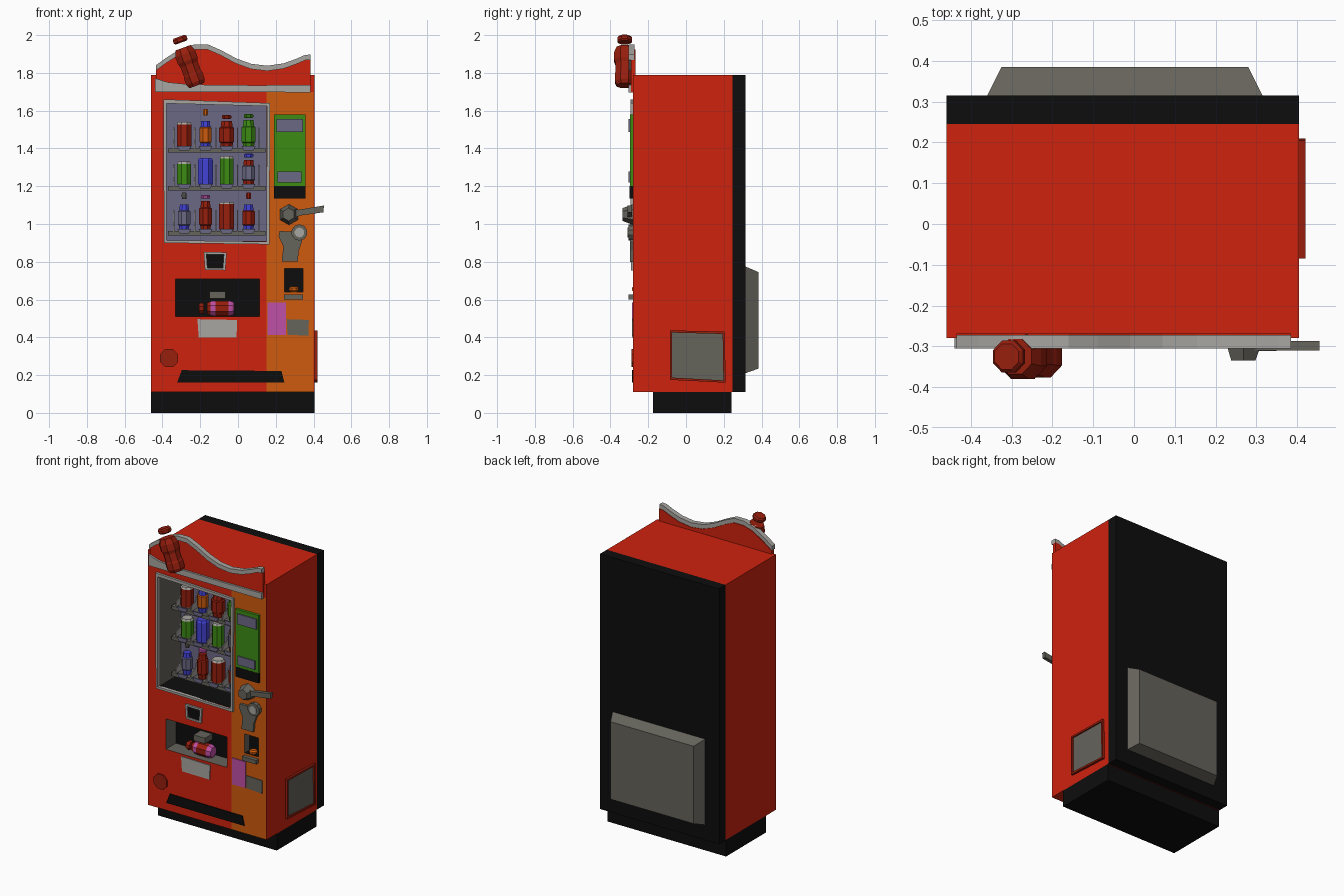
import bpy, bmesh, math
from mathutils import Matrix

if "Cube" in bpy.data.objects:
    bpy.data.objects.remove(bpy.data.objects["Cube"])

COLS = {
    "red": (0.62, 0.016, 0.004), "dark_red": (0.31, 0.013, 0.004),
    "orange": (0.62, 0.105, 0.004), "green": (0.045, 0.26, 0.007),
    "black": (0.004, 0.004, 0.004), "grey": (0.13, 0.125, 0.105),
    "light_grey": (0.39, 0.38, 0.355), "lilac_grey": (0.145, 0.14, 0.23),
    "blue": (0.055, 0.055, 0.68), "pink": (0.52, 0.08, 0.38)}
NAMES = list(COLS)
MATS = []
for n, c in COLS.items():
    m = bpy.data.materials.new(n)
    m.diffuse_color = (*c, 1)
    m.use_nodes = True
    m.node_tree.nodes["Principled BSDF"].inputs["Base Color"].default_value = m.diffuse_color
    MATS.append(m)


def finish(name, bm, mats):
    me = bpy.data.meshes.new(name)
    bm.to_mesh(me)
    bm.free()
    for m in mats:
        me.materials.append(MATS[NAMES.index(m)])
    ob = bpy.data.objects.new(name, me)
    bpy.context.collection.objects.link(ob)
    return ob


def loft(name, a, b, mat):
    """Closed solid between two matching 3D outlines."""
    bm = bmesh.new()
    va, vb = [bm.verts.new(p) for p in a], [bm.verts.new(p) for p in b]
    bm.faces.new(va)
    bm.faces.new(vb)
    for i in range(len(va)):
        j = (i + 1) % len(va)
        bm.faces.new((va[i], va[j], vb[j], vb[i]))
    bmesh.ops.recalc_face_normals(bm, faces=bm.faces)
    return finish(name, bm, [mat])


def plate(name, pts, y0, y1, mat):
    return loft(name, [(x, y0, z) for x, z in pts], [(x, y1, z) for x, z in pts], mat)


def rect(x0, x1, z0, z1):
    return [(x0, z0), (x1, z0), (x1, z1), (x0, z1)]


def ngon(x, z, r, n=8):
    return [(x + r * math.cos(math.tau * (i + .5) / n), z + r * math.sin(math.tau * (i + .5) / n)) for i in range(n)]


def box(name, x0, x1, y0, y1, z0, z1, mat):
    return plate(name, rect(x0, x1, z0, z1), y0, y1, mat)


def frame(name, outer, inner, lo, hi, mat, axis="y"):
    """Four sided rim between two quads, lying across the given axis."""
    bm = bmesh.new()
    P = lambda p, d: bm.verts.new((p[0], d, p[1]) if axis == "y" else (d, p[0], p[1]))
    rings = [[P(p, d) for p in q] for q, d in ((outer, lo), (outer, hi), (inner, hi), (inner, lo))]
    for k in range(4):
        a, b = rings[k], rings[(k + 1) % 4]
        for i in range(4):
            j = (i + 1) % 4
            bm.faces.new((a[i], a[j], b[j], b[i]))
    bmesh.ops.recalc_face_normals(bm, faces=bm.faces)
    return finish(name, bm, [mat])


def lathe(name, prof, cols, mtx, n=8):
    """Turned solid; cols has one colour for each band of the profile."""
    bm = bmesh.new()
    used = list(dict.fromkeys(cols))
    rings = [[bm.verts.new((x, y, z)) for x, y in ngon(0, 0, r, n)] for r, z in prof]
    for k, c in enumerate(cols):
        for i in range(n):
            j = (i + 1) % n
            bm.faces.new((rings[k][i], rings[k][j], rings[k + 1][j], rings[k + 1][i])).material_index = used.index(c)
    bm.faces.new(rings[0][::-1]).material_index = used.index(cols[0])
    bm.faces.new(rings[-1]).material_index = used.index(cols[-1])
    bm.transform(mtx)
    return finish(name, bm, used)


def drink(name, kind, main, ends, cap, r, h, mtx):
    if kind == "can":
        prof = [(r * .82, 0), (r, .012), (r, h - .012), (r * .82, h)]
        cols = [ends, main, ends]
    else:
        prof = [(r * .75, 0), (r * .85, .03), (r, .035), (r, h * .75), (r * .8, h * .78), (r * .7, h)]
        cols = [ends, main, main, main, ends]
    lathe(name, prof, cols, mtx)
    if cap:
        cr, gap, ch = (.014, .03, .035) if kind == "slim" else (.027, .012, .02)
        lathe(name + "_cap", [(cr * .85, 0), (cr, ch * .3), (cr, ch * .75), (cr * .8, ch)], [cap] * 3,
              mtx @ Matrix.Translation((0, 0, h + gap)))


# cabinet shell, with openings left in the front for the recesses
X0, X1, YF, YB, Z0, Z1 = -.46, .405, -.28, .245, .11, 1.79
HOLES = {"window_recess": (-.38, .15, .91, 1.64, -.05, "lilac_grey", "black"),
         "delivery_recess": (-.33, .115, .51, .71, -.175, "black", "grey"),
         "change_recess": (.245, .345, .64, .765, -.23, "black", "black")}
bm = bmesh.new()
bmesh.ops.create_cube(bm, size=1)
bm.transform(Matrix.Translation(((X0 + X1) / 2, (YF + YB) / 2, (Z0 + Z1) / 2)) @ Matrix.Diagonal((X1 - X0, YB - YF, Z1 - Z0, 1)))
bmesh.ops.delete(bm, geom=[f for f in bm.faces if f.normal.y < -.5], context="FACES_ONLY")
xs = sorted({X0, X1, .15, .4} | {h[i] for h in HOLES.values() for i in (0, 1)})
zs = sorted({Z0, Z1, 1.7} | {h[i] for h in HOLES.values() for i in (2, 3)})
for xa, xb in zip(xs, xs[1:]):
    for za, zb in zip(zs, zs[1:]):
        cx, cz = (xa + xb) / 2, (za + zb) / 2
        if any(h[0] < cx < h[1] and h[2] < cz < h[3] for h in HOLES.values()):
            continue
        f = bm.faces.new([bm.verts.new((x, YF, z)) for x, z in rect(xa, xb, za, zb)])
        f.material_index = int(.15 < cx < .4 and cz < 1.7)
bmesh.ops.remove_doubles(bm, verts=bm.verts, dist=1e-5)
finish("cabinet", bm, ["red", "orange"])

# recess linings: coloured by direction
for name, (xa, xb, za, zb, yb, back, floor) in HOLES.items():
    bm = bmesh.new()
    bmesh.ops.create_cube(bm, size=1)
    bm.transform(Matrix.Translation(((xa + xb) / 2, (YF + yb) / 2, (za + zb) / 2)) @ Matrix.Diagonal((xb - xa, yb - YF, zb - za, 1)))
    bmesh.ops.delete(bm, geom=[f for f in bm.faces if f.normal.y < -.5], context="FACES")
    bmesh.ops.reverse_faces(bm, faces=bm.faces)
    bm.normal_update()
    for f in bm.faces:
        f.material_index = 1 if f.normal.y < -.5 else 2 if f.normal.z > .5 else 0
    finish(name, bm, ["grey", back, floor])

# base, back slab and rear housing
box("base", X0, X1, -.175, .24, 0, .11, "black")
box("back_slab", X0, X1, YB, .315, Z0, Z1, "black")
loft("rear_housing", [(x, .315, z) for x, z in rect(-.36, .315, .21, .775)],
     [(x, .385, z) for x, z in rect(-.325, .28, .235, .745)], "grey")

# side vent
frame("side_vent_frame", [(-.085, .175), (.21, .16), (.205, .43), (-.085, .437)],
      [(-.073, .187), (.198, .172), (.194, .418), (-.073, .425)], .4, .42, "dark_red", "x")
side = [(-.078, .18), (.204, .166), (.2, .424), (-.078, .43)]
loft("side_vent", [(.4, *p) for p in side], [(.411, *p) for p in side], "grey")

# wavy header sign
wave = [(-.435, 1.84), (-.38, 1.88), (-.3, 1.93), (-.23, 1.951), (-.16, 1.951), (-.09, 1.92), (-.01, 1.877),
        (.07, 1.848), (.155, 1.838), (.24, 1.85), (.31, 1.875), (.355, 1.895), (.385, 1.897)]
low = [(x, z - .028) for x, z in wave]
plate("header_panel", [(-.435, 1.7)] + low + [(.385, 1.7)], -.292, -.268, "red")
plate("header_top_trim", wave + low[::-1], -.305, -.272, "light_grey")
plate("header_bottom_trim", [(-.44, 1.7), (.385, 1.697), (.385, 1.737), (.1, 1.734), (-.25, 1.738), (-.37, 1.75), (-.44, 1.772)],
      -.305, -.28, "light_grey")
tilt = Matrix.Translation((-.218, -.325, 1.733)) @ Matrix.Rotation(math.radians(-20), 4, "Y")
lathe("header_bottle", [(.045, 0), (.056, .02), (.056, .06), (.052, .07), (.052, .12), (.06, .14), (.06, .18), (.046, .213)],
      ["dark_red"] * 7, tilt)
lathe("header_bottle_cap", [(.034, .242), (.042, .25), (.042, .266), (.034, .275)], ["dark_red"] * 3, tilt)

# window frame, shelves, dividers
frame("window_frame", [(-.392, .9), (.166, .892), (.17, 1.64), (-.395, 1.66)],
      [(-.378, .914), (.15, .907), (.154, 1.624), (-.379, 1.638)], -.295, -.275, "light_grey")
SHELVES = (1.4, 1.2, .962)
COLX = (-.285, -.172, -.06, .056)
for s in SHELVES:
    box("shelf", -.37, .145, -.165, -.05, s - .022, s, "grey")
    for x in (-.34, -.229, -.116, -.002, .112):
        fin = [(-.163, 0), (-.158, .03), (-.12, .045), (-.1, .1), (-.08, .112), (-.05, .112), (-.05, 0)]
        loft("divider", [(x - .003, y, s + z) for y, z in fin], [(x + .003, y, s + z) for y, z in fin], "light_grey")
    for x in COLX:
        plate("shelf_lip", [(x - .025, s - .012), (x + .025, s - .012), (x + .037, s + .012), (x - .037, s + .012)],
              -.174, -.165, "lilac_grey")

# drinks: kind, main colour, end colour, cap colour, radius, height
STOCK = [
    [("can", "dark_red", "light_grey", None, .042, .14), ("slim", "orange", "blue", "orange", .035, .145),
     ("wide", "dark_red", "dark_red", "dark_red", .043, .145), ("wide", "green", "green", "green", .04, .15)],
    [("can", "green", "light_grey", None, .04, .13), ("can", "blue", "blue", None, .042, .15),
     ("can", "green", "light_grey", None, .039, .16), ("wide", "lilac_grey", "dark_red", "blue", .038, .14)],
    [("slim", "lilac_grey", "blue", "grey", .035, .14), ("wide", "dark_red", "dark_red", "pink", .036, .16),
     ("can", "dark_red", "light_grey", None, .043, .155), ("slim", "dark_red", "blue", "dark_red", .036, .14)]]
for s, row in zip(SHELVES, STOCK):
    for x, d in zip(COLX, row):
        drink("drink", *d, Matrix.Translation((x, -.12, s)))

# delivery bay contents and fittings below the window
lying = Matrix.Translation((-.02, -.225, .553)) @ Matrix.Rotation(math.radians(-90), 4, "Y")
lathe("fallen_bottle", [(.033, 0), (.041, .015), (.043, .03), (.043, .1), (.041, .125), (.03, .145)],
      ["pink", "pink", "dark_red", "pink", "dark_red"], lying)
lathe("fallen_bottle_cap", [(.025, .16), (.03, .167), (.03, .18), (.025, .187)], ["dark_red"] * 3, lying)
box("bay_tab", -.15, -.065, -.25, -.175, .605, .642, "grey")
frame("reader_frame", [(-.175, .757), (-.067, .755), (-.06, .85), (-.182, .852)],
      [(-.162, .768), (-.08, .766), (-.075, .838), (-.167, .84)], -.292, -.275, "light_grey")
plate("reader_screen", rect(-.168, -.073, .764, .843), -.284, -.278, "black")
plate("pickup_plate", [(-.208, .4), (-.008, .398), (-.004, .492), (-.215, .496)], -.286, -.278, "light_grey")
plate("round_badge", ngon(-.365, .29, .052), -.289, -.278, "dark_red")
plate("kick_grille", [(-.322, .162), (.245, .162), (.23, .222), (-.298, .226)], -.287, -.278, "black")

# control column
box("green_panel", .19, .358, -.297, -.278, 1.2, 1.58, "green")
plate("panel_display", rect(.205, .345, 1.487, 1.555), -.305, -.295, "lilac_grey")
plate("panel_label", rect(.21, .335, 1.22, 1.277), -.305, -.295, "lilac_grey")
box("bill_slot", .19, .358, -.298, -.278, 1.135, 1.2, "black")
loft("handle_hub", [(x, -.28, z) for x, z in ngon(.27, 1.05, .055, 6)],
     [(x, -.335, z) for x, z in ngon(.268, 1.05, .034, 6)], "grey")
plate("handle_lever", [(.27, 1.022), (.33, 1.045), (.452, 1.062), (.455, 1.098), (.32, 1.075), (.27, 1.082)],
      -.31, -.287, "grey")
plate("lock_plate", [(.232, .802), (.316, .8), (.322, .86), (.34, .91), (.335, .96), (.22, .962), (.215, .935), (.24, .88)],
      -.296, -.278, "grey")
plate("lock_ring", ngon(.325, .955, .043, 10), -.305, -.278, "grey")
plate("lock_core", ngon(.325, .955, .026, 10), -.311, -.3, "light_grey")
plate("change_lip", rect(.243, .345, .6, .626), -.305, -.278, "grey")
lathe("coin", [(.018, 0), (.027, .008), (.027, .02), (.018, .028)], ["orange"] * 3, Matrix.Translation((.296, -.262, .641)))
plate("pink_notice", rect(.155, .255, .412, .585), -.286, -.278, "pink")
plate("grey_notice", [(.262, .414), (.373, .408), (.375, .492), (.258, .496)], -.286, -.278, "grey")
